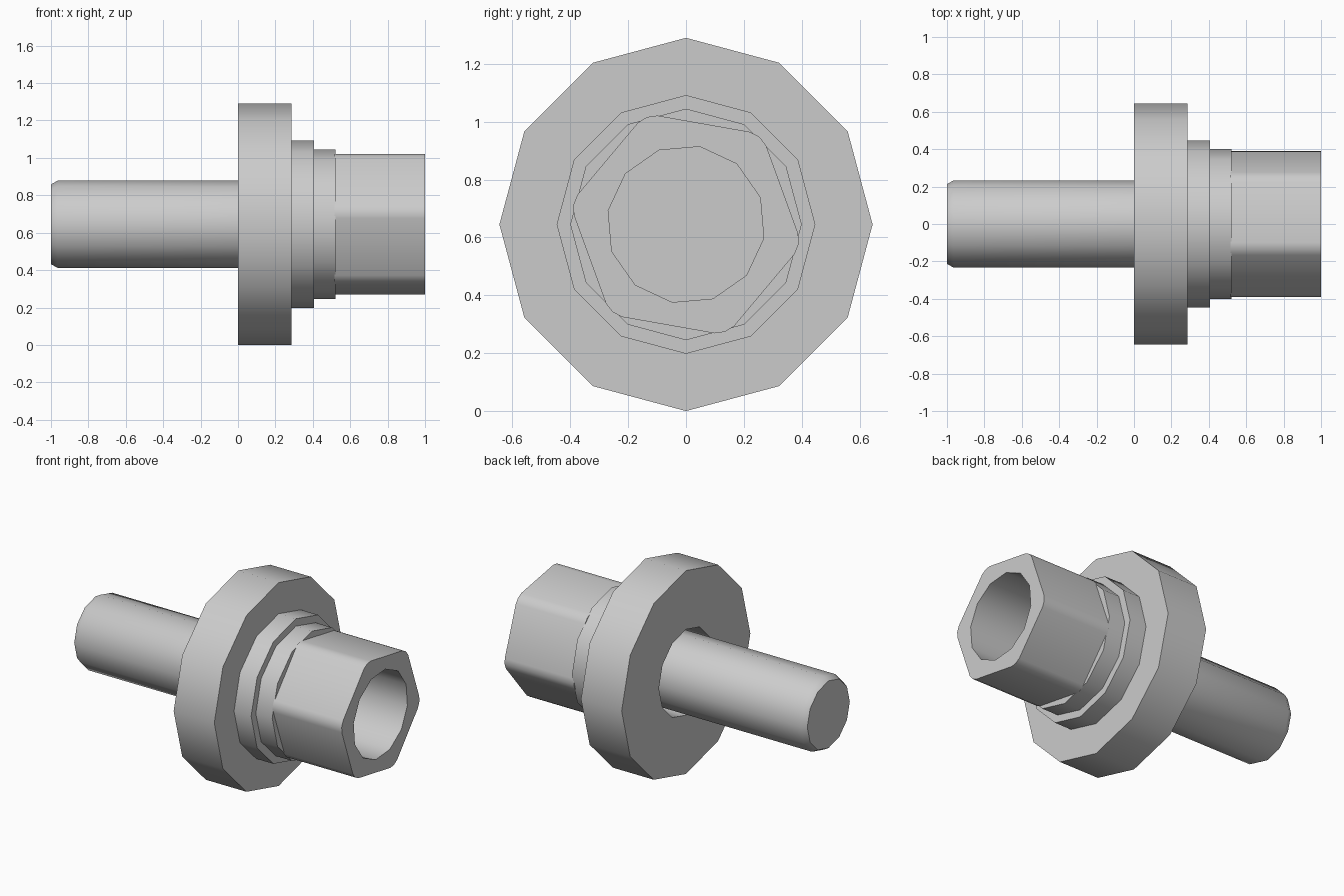
import bpy, bmesh, math

if "Cube" in bpy.data.objects:
    bpy.data.objects.remove(bpy.data.objects["Cube"], do_unlink=True)

AXIS_Z = 0.645
SIDES = 12

steel = bpy.data.materials.new("plain grey")
steel.use_nodes = True
GREY = (0.6, 0.6, 0.6, 1)
steel.diffuse_color = GREY
steel.node_tree.nodes["Principled BSDF"].inputs["Base Color"].default_value = GREY


def point(x, r, deg):
    """Point at radius r and angle deg around the x-directed axis."""
    a = math.radians(deg)
    return (x, r * math.cos(a), AXIS_Z + r * math.sin(a))


def ring(bm, x, polar):
    return [bm.verts.new(point(x, r, d)) for r, d in polar]


def bridge(bm, a, b):
    n = len(a)
    for i in range(n):
        j = (i + 1) % n
        bm.faces.new((a[i], a[j], b[j], b[i]))


def circle(r, turn=0):
    return [(r, turn + 360 / SIDES * i) for i in range(SIDES)]


def finish(bm, name):
    bmesh.ops.recalc_face_normals(bm, faces=bm.faces[:])
    mesh = bpy.data.meshes.new(name)
    bm.to_mesh(mesh)
    bm.free()
    mesh.materials.append(steel)
    ob = bpy.data.objects.new(name, mesh)
    bpy.context.collection.objects.link(ob)
    bpy.ops.object.select_all(action='DESELECT')
    ob.select_set(True)
    bpy.context.view_layer.objects.active = ob
    bpy.ops.object.shade_smooth_by_angle(angle=math.radians(35))
    return ob


def lathe(name, profile):
    """Turned part from (x, radius) steps, capped at both ends."""
    bm = bmesh.new()
    rings = [ring(bm, x, circle(r)) for x, r in profile]
    for a, b in zip(rings, rings[1:]):
        bridge(bm, a, b)
    bm.faces.new(rings[0])
    bm.faces.new(rings[-1])
    return finish(bm, name)


# Round shaft with a chamfered tip
lathe("shaft", [(-1, 0.213), (-0.965, 0.233), (0.3, 0.233)])

# Flange with a clearance hole round the shaft, and two stepped collars
lathe("stepped_flange", [(0.285, 0.272), (0, 0.272), (0, 0.645), (0.285, 0.645),
                         (0.285, 0.447), (0.405, 0.447), (0.405, 0.4), (0.52, 0.4)])

# Hexagonal socket with eased corners and a blind bore
bm = bmesh.new()
hexagon = [(r, 50 + 60 * k + off) for k in range(6)
           for r, off in ((0.389, -5.3), (0.395, 0), (0.389, 5.3))]
back, front = ring(bm, 0.515, hexagon), ring(bm, 1, hexagon)
mouth, floor = ring(bm, 1, circle(0.273, 20)), ring(bm, 0.54, circle(0.273, 20))
bridge(bm, back, front)
bridge(bm, mouth, floor)
bm.faces.new(back)
bm.faces.new(floor)
rim = [bm.edges.get((loop[i - 1], loop[i])) for loop in (front, mouth) for i in range(len(loop))]
bmesh.ops.triangle_fill(bm, edges=rim, use_beauty=True, normal=(1, 0, 0))
finish(bm, "hex_socket")
